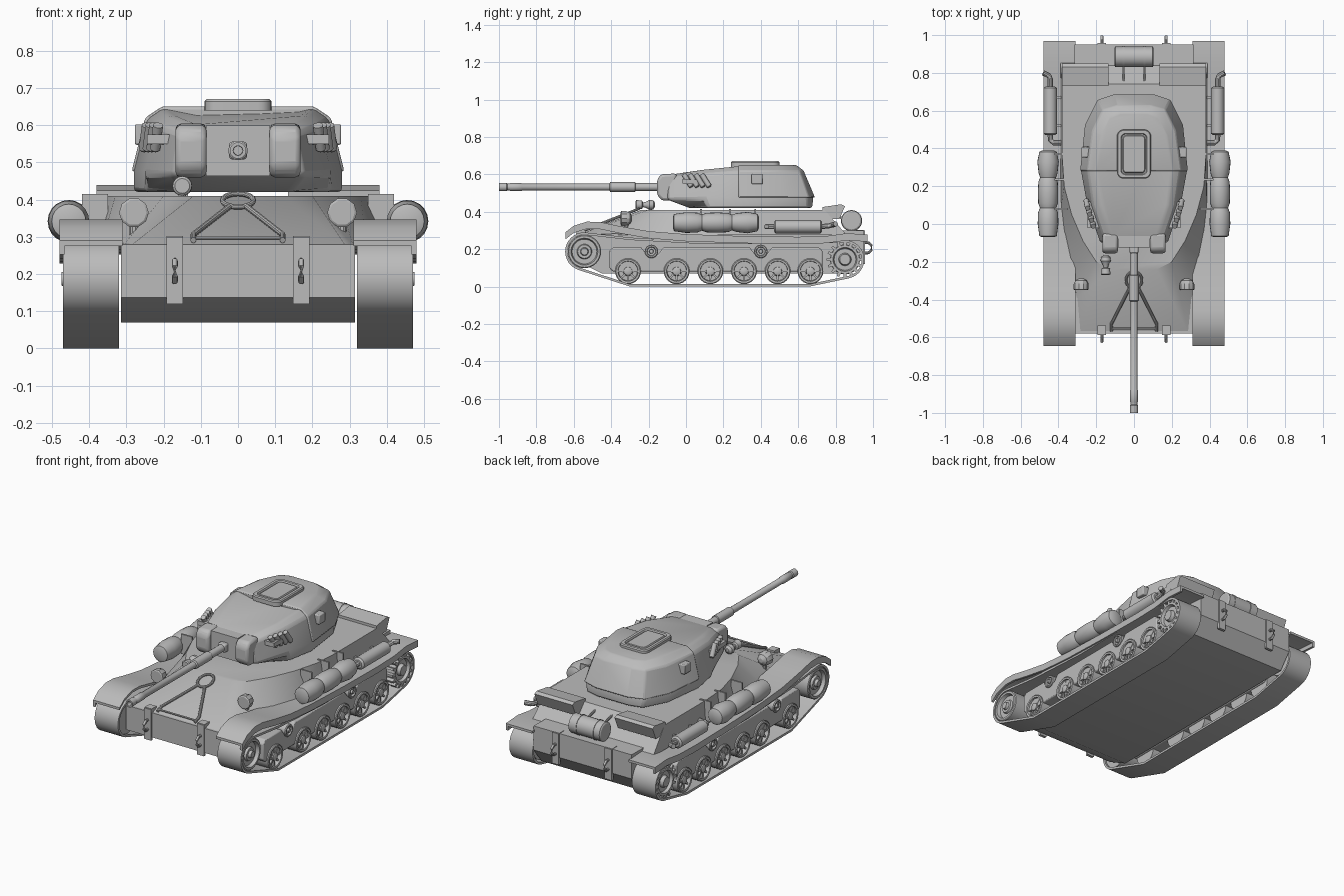
import bpy, bmesh, math
from mathutils import Vector as V

if "Cube" in bpy.data.objects:
    bpy.data.objects.remove(bpy.data.objects["Cube"], do_unlink=True)

grey = bpy.data.materials.new("plain grey")
grey.use_nodes = True
grey.diffuse_color = (0.5, 0.5, 0.5, 1)
grey.node_tree.nodes["Principled BSDF"].inputs["Base Color"].default_value = (0.5, 0.5, 0.5, 1)


def finish(name, bm, bevel=0, mirror=False, angle=32, segments=2):
    bmesh.ops.recalc_face_normals(bm, faces=bm.faces)
    me = bpy.data.meshes.new(name)
    bm.to_mesh(me)
    bm.free()
    me.materials.append(grey)
    me.shade_smooth()
    me.set_sharp_from_angle(angle=math.radians(angle))
    ob = bpy.data.objects.new(name, me)
    bpy.context.collection.objects.link(ob)
    if bevel:
        m = ob.modifiers.new("edge", "BEVEL")
        m.width, m.segments, m.limit_method = bevel, segments, "ANGLE"
    if mirror:
        ob.modifiers.new("other side", "MIRROR")
    return ob


def skin(bm, rings, loop=False):
    """Join rings of points with quads; cap the ends, or join last to first."""
    vs = [[bm.verts.new(p) for p in r] for r in rings]
    n = len(vs[0])
    for a, b in zip(vs, vs[1:] + (vs[:1] if loop else [])):
        for i in range(n):
            j = (i + 1) % n
            bm.faces.new((a[i], a[j], b[j], b[i]))
    if not loop:
        bm.faces.new(vs[0])
        bm.faces.new(vs[-1])


def loft(name, rings, loop=False, **kw):
    bm = bmesh.new()
    skin(bm, rings, loop)
    return finish(name, bm, **kw)


def prism(name, yz, x0, x1, **kw):
    return loft(name, [[(x, y, z) for y, z in yz] for x in (x0, x1)], **kw)


def box(name, c, s, **kw):
    x, y, z = c
    a, b, d = (v / 2 for v in s)
    return prism(name, [(y - b, z - d), (y + b, z - d), (y + b, z + d), (y - b, z + d)], x - a, x + a, **kw)


def lathe_rings(c, axis, profile, sides):
    q = V(axis).to_track_quat("Z", "Y")
    ts = [2 * math.pi * i / sides for i in range(sides)]
    return [[V(c) + q @ V((r * math.cos(t), r * math.sin(t), h)) for t in ts] for h, r in profile]


def lathe(name, c, axis, profile, sides=24, **kw):
    return loft(name, lathe_rings(c, axis, profile, sides), **kw)


def tube(name, pts, r, mirror=False, closed=False):
    """Round pipe along a path, with mitred joints."""
    pts, rings = [V(p) for p in pts], []
    for i, p in enumerate(pts):
        a = pts[i - 1] if i or closed else p
        b = pts[(i + 1) % len(pts)] if i + 1 < len(pts) or closed else p
        rings += lathe_rings(p, b - a, [(0, r)], 10)
    return loft(name, rings, loop=closed, mirror=mirror)


def both(half):
    return half + [(-x, y, z) for x, y, z in reversed(half)]


def arc(cy, cz, r, a0, a1, n=14):
    ts = [math.radians(a0 + (a1 - a0) * i / n) for i in range(n + 1)]
    return [(cy + r * math.cos(t), cz + r * math.sin(t)) for t in ts]


# Hull
prism("lower_hull", [(-.45, .07), (-.58, .137), (-.58, .28), (.95, .3), (.95, .16), (.88, .07)], -.315, .315)
deck = [(.12, -.24), (.2, -.2), (.27, -.09), (.33, .05), (.37, .2), (.38, .35), (.38, .74)]
sill = [(.29, -.58), (.31, -.4), (.345, -.2), (.37, -.05), (.385, .1), (.39, .35), (.39, .86)]
loft("upper_hull", [both([(x, y, z) for x, y in o]) for o, z in ((sill, .275), (deck, .41))], angle=28)
prism("rear_box", [(.73, .36), (.82, .36), (.85, .43), (.83, .44), (.73, .425)], .135, .38, mirror=True)

# Tracks and fenders
def track_loop(d):
    return (arc(-.543, .187, .103 - d, 90, 250) + [(-.3, d), (.66, d)]
            + arc(.85, .145, .103 - d, -77, 90) + [(.5, .243 - d), (.1, .24 - d), (-.3, .262 - d)])


def track_ring(x, d):
    return [(x, y, z) for y, z in track_loop(d)]


loft("track", [track_ring(.32, 0), track_ring(.47, 0), track_ring(.47, .013), track_ring(.32, .013)],
     loop=True, mirror=True)
path = [(-.645, .29), (-.6, .325), (-.53, .347), (-.46, .345), (-.35, .322), (-.2, .296), (0, .28),
        (.3, .27), (.6, .266), (.75, .27), (.86, .285), (.97, .278)]
for name, x0, x1, d in (("fender", .31, .478, .014), ("fender_lip", .466, .48, .038)):
    prism(name, path + [(y, z - d) for y, z in reversed(path)], x0, x1, mirror=True)
prism("side_skirt", [(-.41, .1), (-.39, .08), (.71, .08), (.73, .1), (.73, .19), (.71, .21),
                     (.46, .21), (.43, .17), (.37, .17), (.34, .21), (-.12, .21), (-.15, .17),
                     (-.21, .17), (-.24, .21), (-.39, .21), (-.41, .19)], .33, .45, bevel=.006, mirror=True)
for y in (-.185, .4):
    lathe("return_roller", (.34, y, .188), (1, 0, 0),
          [(0, .036), (.115, .036), (.12, .032), (.12, .025), (.11, .022), (.11, .012), (.122, .01)], mirror=True)

# Wheels
def spokes(name, y, z, n, r0, r1, w, x0, x1):
    bm = bmesh.new()
    for i in range(n):
        t = 2 * math.pi * i / n
        u, k = V((0, math.cos(t), math.sin(t))), V((0, -math.sin(t), math.cos(t))) * w
        c = V((0, y, z))
        skin(bm, [[c + u * r0 - k + V((x, 0, 0)), c + u * r0 + k + V((x, 0, 0)),
                   c + u * r1 + k * .7 + V((x, 0, 0)), c + u * r1 - k * .7 + V((x, 0, 0))] for x in (x0, x1)])
    finish(name, bm, mirror=True)


for y in (-.31, -.05, .13, .31, .49, .665):
    lathe("road_wheel", (.34, y, .082), (1, 0, 0),
          [(0, .069), (.118, .069), (.122, .064), (.12, .054), (.09, .05), (.09, .026), (.118, .022), (.122, .012)],
          mirror=True)
    spokes("wheel_spokes", y, .082, 8, .018, .056, .006, .42, .452)
lathe("front_idler", (.33, -.543, .187), (1, 0, 0),
      [(0, .089), (.134, .089), (.138, .084), (.138, .072), (.118, .066), (.118, .04), (.13, .036), (.13, .022),
       (.145, .018), (.145, .008)], sides=32, mirror=True)
lathe("drive_sprocket", (.33, .85, .145), (1, 0, 0),
      [(0, .08), (.13, .08), (.136, .076), (.136, .064), (.12, .058), (.12, .034), (.14, .028), (.14, .01)],
      sides=32, mirror=True)
spokes("sprocket_teeth", .85, .145, 16, .07, .098, .009, .42, .466)

# Turret
plan = [
    [(.14, .02, .42), (.25, .12, .42), (.28, .28, .42), (.25, .52, .42), (.18, .655, .42), (.1, .675, .42)],
    [(.18, -.1, .465), (.25, .1, .47), (.28, .28, .475), (.255, .52, .475), (.19, .65, .475), (.1, .68, .475)],
    [(.155, -.1, .58), (.22, .1, .6), (.245, .28, .615), (.215, .49, .615), (.16, .6, .615), (.09, .62, .615)],
    [(.125, -.06, .602), (.18, .1, .628), (.2, .28, .646), (.17, .46, .646), (.12, .56, .646), (.07, .58, .646)]]
loft("turret", [both(r) for r in plan], bevel=.012, angle=40)
shell = [[(x * 1.025, .28 + (y - .28) * 1.025, z + (.005 if z > .5 else 0)) for x, y, z in r[2:]] for r in plan[1:]]
loft("turret_rear_armour", [both(r) for r in shell], bevel=.008, angle=40)
prism("mantlet_cheek", [(-.05, .46), (-.13, .46), (-.155, .49), (-.155, .57), (-.135, .6), (-.05, .605)],
      .085, .168, bevel=.014, mirror=True)
box("mantlet_plate", (0, -.08, .532), (.172, .09, .136))
box("gun_collar", (0, -.13, .532), (.048, .05, .048), bevel=.008)
lathe("gun_barrel", (0, -.1, .532), (0, -1, 0),
      [(0, .021), (.17, .021), (.172, .026), (.305, .026), (.31, .019), (.775, .018), (.78, .021), (.84, .021),
       (.845, .018), (.855, .018), (.86, .022), (.9, .022), (.9, .013), (.87, .012)])


def rounded(hx, hy, r, z):
    return [(x, y, z) for a, sx, sy in ((0, 1, 1), (90, -1, 1), (180, -1, -1), (270, 1, -1))
            for x, y in arc(sx * (hx - r), .37 + sy * (hy - r), r, a, a + 90, 5)]


loft("roof_hatch", [rounded(.09, .13, .035, .64), rounded(.09, .13, .035, .664), rounded(.085, .125, .03, .67),
                    rounded(.07, .11, .026, .67), rounded(.066, .106, .024, .661), rounded(.06, .1, .02, .661),
                    rounded(.056, .096, .018, .668)])
box("side_periscope", (.255, .38, .575), (.045, .058, .055), bevel=.005, mirror=True)
for i in range(4):
    lathe("smoke_tube", (.215 + .01 * i, -.012 + .032 * i, .6), (.1, .5, -.8),
          [(0, .009), (0, .014), (.075, .014), (.08, .01)], sides=12, mirror=True)
prism("tube_rack", [(-.02, .55), (.12, .545), (.12, .57), (-.02, .575)], .18, .245, mirror=True)

# Lamps and small ball mount on the front
lathe("headlight", (.28, -.35, .365), (0, 1, 0),
      [(0, .034), (.004, .04), (.03, .04), (.05, .031), (.062, .012)], sides=10, mirror=True)
tube("headlight_post", [(.28, -.32, .34), (.28, -.32, .28)], .012, mirror=True)
lathe("ball_mount", (-.15, -.165, .437), (0, -1, 0),
      [(0, .01), (.01, .024), (.03, .027), (.05, .016), (.065, .012), (.07, .022), (.1, .026), (.105, .02)], sides=16)
tube("ball_mount_post", [(-.15, -.19, .44), (-.15, -.19, .39)], .01)

# Tow frame on the sloped front plate
def on_slope(x, z):
    return (x, -.58 + (z - .275) * 2.52 - .012, z + .006)


tube("tow_ring", [on_slope(.042 * math.cos(t * math.pi / 10), .392 + .018 * math.sin(t * math.pi / 10))
                  for t in range(20)], .007, closed=True)
tube("tow_arm", [on_slope(.02, .378), on_slope(.12, .3), on_slope(.12, .285)], .008, mirror=True)
tube("tow_bar", [on_slope(-.12, .29), on_slope(.12, .29)], .005)

# Clamps and hooks at both ends
for name, y, s in (("front", -.58, -1), ("rear", .95, 1)):
    box(name + "_clamp", (.17, y, .21), (.044, .016, .18), mirror=True)
    tube(name + "_hook", [(.17, y, .235), (.17, y + s * .025, .235), (.17, y + s * .042, .22),
                          (.17, y + s * .042, .195), (.17, y + s * .025, .18), (.17, y, .18)], .008, mirror=True)
    box(name + "_clamp_top", (.17, y - s * .02, .285), (.044, .045, .035), mirror=True)

# Rear drum
lathe("rear_drum", (-.104, .885, .352), (1, 0, 0),
      [(0, .046), (.005, .054), (.1, .054), (.108, .054), (.203, .054), (.208, .046)])
for x in (.055,):
    lathe("drum_strap", (x - .006, .885, .352), (1, 0, 0), [(0, .057), (.012, .057)], mirror=True)
    tube("drum_rod", [(x, .74, .39), (x, .86, .36)], .006, mirror=True)

# Side bags with their brackets, and exhausts
lathe("side_bag", (.455, -.07, .342), (0, 1, 0),
      [(0, .03), (.006, .046), (.07, .055), (.13, .053), (.155, .043), (.18, .052), (.24, .054), (.295, .051),
       (.315, .042), (.34, .05), (.4, .057), (.452, .046), (.46, .03)], sides=20, mirror=True)
for y in (.08, .235, .37):
    prism("bag_bracket", [(y - .005, .3), (y + .005, .3), (y + .005, .415), (y - .005, .415)], .35, .42, mirror=True)
lathe("exhaust_muffler", (.443, .47, .32), (0, 1, 0),
      [(0, .024), (.008, .035), (.25, .035), (.258, .024)], mirror=True)
tube("exhaust_inlet", [(.443, .48, .32), (.443, .445, .32), (.425, .43, .32), (.37, .43, .32)], .014, mirror=True)
tube("exhaust_outlet", [(.443, .72, .32), (.443, .765, .325), (.45, .785, .33), (.48, .8, .335)], .014, mirror=True)
for y in (.52, .67):
    box("muffler_strap", (.4, y, .32), (.07, .014, .02), mirror=True)
